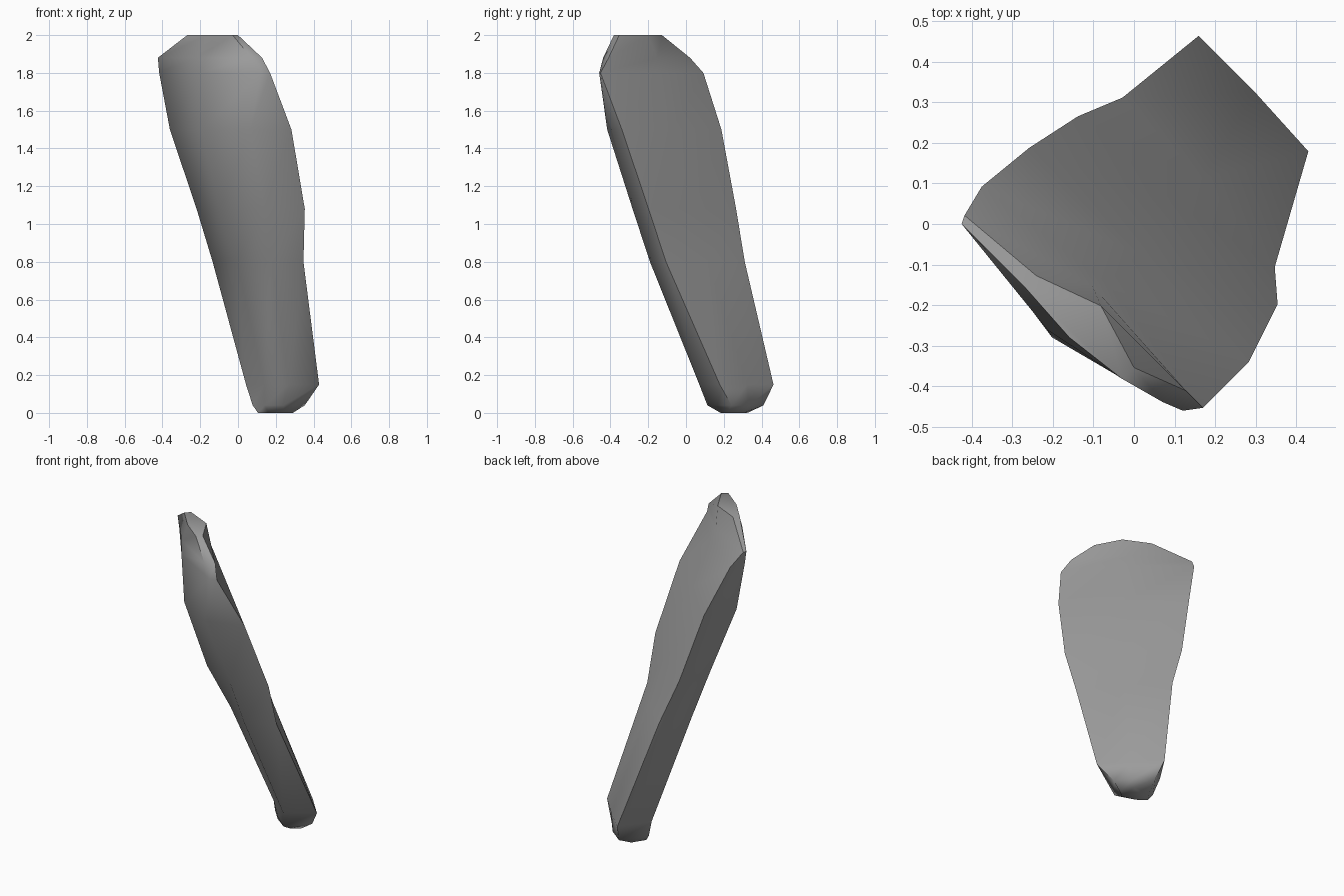
import bpy, bmesh, math

cube = bpy.data.objects.get("Cube")
if cube:
    bpy.data.objects.remove(cube)

# Single stone colour
stone = bpy.data.materials.new("stone_grey")
stone.use_nodes = True
grey = (0.33, 0.33, 0.33, 1)
stone.diffuse_color = grey
stone.node_tree.nodes["Principled BSDF"].inputs["Base Color"].default_value = grey

# Cross-sections from foot to tip. Depth runs along the lean, across is the slab's width:
# height, left edge, right edge (depth, across), back depth, front depth,
# front left corner, front right corner (depth, across)
sections = [
    (0.00, (.34, -.12), (.36, .05), .40, .26, (.25, -.10), (.30, .04)),
    (0.04, (.42, -.16), (.42, .08), .435, .24, (.24, -.13), (.25, .09)),
    (0.15, (.44, -.215), (.43, .177), .44, .215, (.23, -.17), (.24, .14)),
    (0.80, (.20, -.24), (.17, .32), .20, -.05, (.00, -.19), (-.01, .26)),
    (1.08, (.09, -.285), (.11, .39), .11, -.19, (-.10, -.21), (-.10, .30)),
    (1.50, (-.05, -.315), (-.04, .44), -.04, -.325, (-.25, -.26), (-.25, .34)),
    (1.80, (-.20, -.33), (-.20, .44), -.15, -.34, (-.29, -.30), (-.24, .41)),
    (1.88, (-.28, -.31), (-.20, .38), -.18, -.335, (-.30, -.30), (-.26, .36)),
    (2.00, (-.26, -.08), (-.25, .25), -.20, -.31, (-.30, -.08), (-.29, .25)),
]


def ring(bm, section):
    z, left, right, back, front, front_left, front_right = section
    middle = (left[1] + right[1]) / 2
    outline = [left, front_left, (front, middle), front_right, right, (back, middle)]
    r = math.sqrt(0.5)
    return [bm.verts.new(((d + a) * r, (d - a) * r, z)) for d, a in outline]


# Leaning slab lofted through its sections
bm = bmesh.new()
rings = [ring(bm, s) for s in sections]
for low, high in zip(rings, rings[1:]):
    for i in range(len(low)):
        j = (i + 1) % len(low)
        bm.faces.new((low[i], low[j], high[j], high[i]))
bm.faces.new(rings[0])
bm.faces.new(rings[-1])
bmesh.ops.recalc_face_normals(bm, faces=bm.faces)

mesh = bpy.data.meshes.new("leaning_stone")
bm.to_mesh(mesh)
bm.free()
mesh.materials.append(stone)
slab = bpy.data.objects.new("leaning_stone", mesh)
bpy.context.collection.objects.link(slab)

# Soft shading, crisp only at the sharpest rims
bpy.context.view_layer.objects.active = slab
slab.select_set(True)
bpy.ops.object.shade_smooth_by_angle(angle=math.radians(65))
